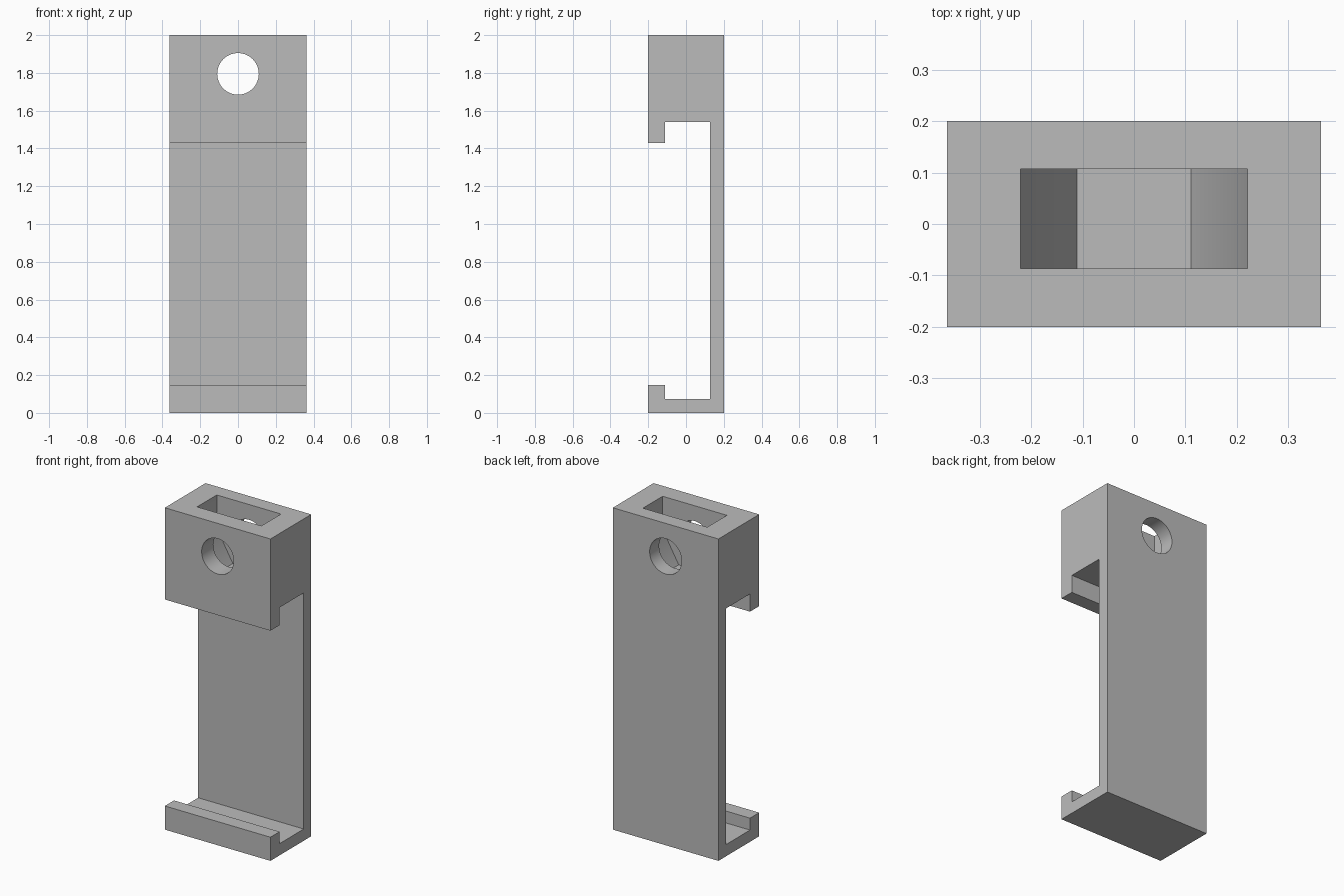
import bpy
import math

cube = bpy.data.objects.get("Cube")
if cube:
    bpy.data.objects.remove(cube, do_unlink=True)

grey = bpy.data.materials.new("plain grey")
grey.use_nodes = True
colour = (0.5, 0.5, 0.5, 1)
grey.diffuse_color = colour
grey.node_tree.nodes["Principled BSDF"].inputs["Base Color"].default_value = colour


def prism(name, points, place, start, end):
    """Extrude a closed 2D outline; place(u, v, depth) gives the 3D point."""
    n = len(points)
    verts = [place(u, v, d) for d in (start, end) for u, v in points]
    faces = [tuple(range(n)), tuple(range(n, 2 * n))]
    faces += [(i, (i + 1) % n, n + (i + 1) % n, n + i) for i in range(n)]
    mesh = bpy.data.meshes.new(name)
    mesh.from_pydata(verts, [], faces)
    mesh.materials.append(grey)
    obj = bpy.data.objects.new(name, mesh)
    bpy.context.collection.objects.link(obj)
    bpy.context.view_layer.objects.active = obj
    bpy.ops.object.mode_set(mode='EDIT')
    bpy.ops.mesh.select_all(action='SELECT')
    bpy.ops.mesh.normals_make_consistent(inside=False)
    bpy.ops.object.mode_set(mode='OBJECT')
    return obj


# Clip body: side profile (y, z) with head block, back plate and lower hook
HALF_W, FRONT, BACK = 0.363, -0.2, 0.2
PLATE, LIP = 0.127, -0.11
profile = [
    (FRONT, 0), (BACK, 0), (BACK, 2), (FRONT, 2),
    (FRONT, 1.43), (LIP, 1.43), (LIP, 1.54), (PLATE, 1.54),
    (PLATE, 0.073), (LIP, 0.073), (LIP, 0.147), (FRONT, 0.147),
]
body = prism("clip_body", profile, lambda u, v, d: (d, u, v), -HALF_W, HALF_W)

# Nut pocket: lower half of a hexagon, open through the top
HOLE_Z, NUT_R, HOLE_R = 1.795, 0.221, 0.11
pocket = [(NUT_R * math.cos(a), HOLE_Z + NUT_R * math.sin(a))
          for a in (math.pi * (1 + i / 3) for i in range(4))]
pocket += [(NUT_R, 2.1), (-NUT_R, 2.1)]
nut_cutter = prism("nut_pocket_cutter", pocket,
                   lambda u, v, d: (u, d, v), -0.086, 0.107)

# Round bolt hole from front to back
SIDES = 64
circle = [(HOLE_R * math.cos(math.tau * i / SIDES),
           HOLE_Z + HOLE_R * math.sin(math.tau * i / SIDES)) for i in range(SIDES)]
bolt_cutter = prism("bolt_hole_cutter", circle,
                    lambda u, v, d: (u, d, v), -0.3, 0.3)

# Cut the head, then drop the cutters
for cutter in (nut_cutter, bolt_cutter):
    cutter.hide_render = True
    mod = body.modifiers.new(cutter.name, 'BOOLEAN')
    mod.operation = 'DIFFERENCE'
    mod.solver = 'EXACT'
    mod.object = cutter
    bpy.context.view_layer.objects.active = body
    bpy.ops.object.modifier_apply(modifier=mod.name)
    bpy.data.objects.remove(cutter, do_unlink=True)

# Smooth the bolt hole while keeping every edge crisp
bpy.ops.object.select_all(action='DESELECT')
body.select_set(True)
bpy.context.view_layer.objects.active = body
bpy.ops.object.shade_smooth_by_angle(angle=math.radians(30))
